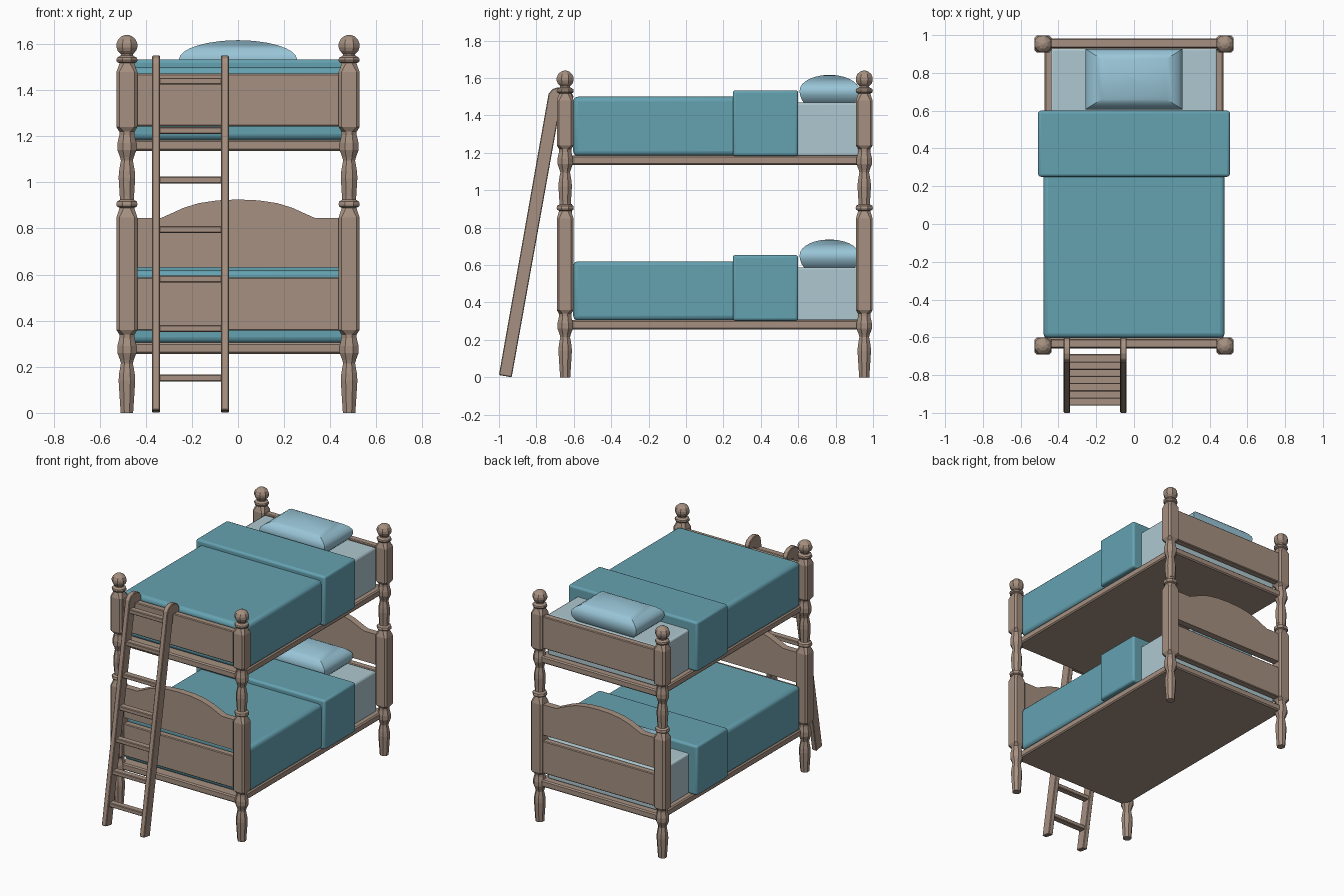
import bpy, bmesh, math
from mathutils import Vector

if "Cube" in bpy.data.objects:
    bpy.data.objects.remove(bpy.data.objects["Cube"])


def material(name, rgb):
    m = bpy.data.materials.new(name)
    m.diffuse_color = (*rgb, 1)
    m.use_nodes = True
    m.node_tree.nodes["Principled BSDF"].inputs["Base Color"].default_value = m.diffuse_color
    return m


WOOD = material("wood", (0.38, 0.28, 0.22))
BLANKET = material("blanket_teal", (0.13, 0.36, 0.44))
SHEET = material("sheet_pale", (0.43, 0.58, 0.63))
PILLOW = material("pillow_blue", (0.32, 0.56, 0.68))


def finish(name, bm, mat, bevel=0, segments=1, smooth=False):
    bmesh.ops.recalc_face_normals(bm, faces=bm.faces)
    me = bpy.data.meshes.new(name)
    bm.to_mesh(me)
    bm.free()
    me.materials.append(mat)
    ob = bpy.data.objects.new(name, me)
    bpy.context.collection.objects.link(ob)
    if bevel:
        b = ob.modifiers.new("bevel", 'BEVEL')
        b.width, b.segments = bevel, segments
    if smooth:
        bpy.ops.object.select_all(action='DESELECT')
        ob.select_set(True)
        bpy.context.view_layer.objects.active = ob
        bpy.ops.object.shade_smooth_by_angle(angle=math.radians(35))
    return ob


def box(name, x, y, z, mat, bevel=0, segments=1, smooth=False):
    bm = bmesh.new()
    bmesh.ops.create_cube(bm, size=1)
    for v in bm.verts:
        v.co = Vector([(a + b) / 2 + c * (b - a) for (a, b), c in zip((x, y, z), v.co)])
    return finish(name, bm, mat, bevel, segments, smooth)


def loft(name, rings, mat, smooth=False):
    """Join rings of equal point count, capping both ends."""
    bm = bmesh.new()
    loops = [[bm.verts.new(p) for p in r] for r in rings]
    n = len(loops[0])
    for a, b in zip(loops, loops[1:]):
        for i in range(n):
            bm.faces.new((a[i], a[(i + 1) % n], b[(i + 1) % n], b[i]))
    bm.faces.new(loops[0])
    bm.faces.new(loops[-1])
    return finish(name, bm, mat, 0, 1, smooth)


def prism(name, pts, axis, a, b, mat, bevel=0):
    """Extrude a 2D outline (u, z) along x or y."""
    bm = bmesh.new()
    place = (lambda u, z: (a, u, z)) if axis == 'x' else (lambda u, z: (u, a, z))
    f = bm.faces.new([bm.verts.new(place(*p)) for p in pts])
    ext = bmesh.ops.extrude_face_region(bm, geom=[f])
    d = Vector((b - a, 0, 0)) if axis == 'x' else Vector((0, b - a, 0))
    for e in ext["geom"]:
        if isinstance(e, bmesh.types.BMVert):
            e.co += d
    return finish(name, bm, mat, bevel)


def octagon(x, y, h, z, k):
    c = h * k
    pts = [(h, -c), (h, c), (c, h), (-c, h), (-h, c), (-h, -c), (-c, -h), (c, -h)]
    return [(x + u, y + v, z) for u, v in pts]


# Turned posts: (half width, z); block sections have narrow corner chamfers
LEG = [(.027, 0), (.031, .06), (.036, .14), (.034, .17), (.026, .215),
       (.030, .23), (.041, .26), (.041, .29), (.033, .325), (.033, .34)]
SPINDLE = [(.030, .925), (.030, .94)] + [(h, z + .88) for h, z in LEG[1:]]
TOP = .88
COLLAR = [(.032, .89), (.043, .895), (.046, .905), (.043, .917)]
BALL = [(max(.046 * math.sin(t), .006), 1.594 - .046 * math.cos(t))
        for t in [math.radians(a) for a in (35, 60, 80, 100, 125, 150, 177)]]


def block(z0, z1):
    return [(.045, z0, .72), (.045, z1, .72)]


profile = ([(h, z, .414) for h, z in LEG] + block(.36, .848)
           + [(h, z, .414) for h, z in COLLAR + SPINDLE] + block(1.24, 1.48)
           + [(.032, 1.517, .414), (.043, 1.522, .414), (.046, 1.531, .414),
              (.043, 1.541, .414), (.027, 1.55, .414)]
           + [(h, z, .414) for h, z in BALL])
Y_FOOT, Y_HEAD = -.646, .953
for x in (-.482, .482):
    for end, y in (("foot", Y_FOOT), ("head", Y_HEAD)):
        side = "left" if x < 0 else "right"
        loft(f"{end}_post_{side}", [octagon(x, y, h, z, k) for h, z, k in profile], WOOD)

# End boards: plain ones, plus an arched board on the lower bunk
half = [(.445, .845), (.335, .845), (.29, .865), (.235, .89), (.17, .91), (.09, .922), (0, .926)]
arch = half + [(-x, z) for x, z in reversed(half[:-1])] + [(-.445, .63), (.445, .63)]
for end, y in (("foot", -.633), ("head", .957)):
    a, b = y - .024, y + .024
    box(f"{end}board_lower", (-.445, .445), (a, b), (.357, .587), WOOD, .005)
    box(f"{end}board_upper", (-.445, .445), (a, b), (1.243, 1.472), WOOD, .005)
    prism(f"{end}board_arched", arch, 'y', a, b, WOOD)


def pillow(name, dz):
    cy, hx, hy = .767, .257, .16
    rows = [(.84, 1.465), (.93, 1.485), (.985, 1.51), (1, 1.53)]
    rows += [(max(math.cos(t), .01), 1.532 + .085 * math.sin(t))
             for t in [math.radians(a) for a in (12, 24, 36, 48, 60, 75, 90)]]
    rings = [[(sx * hx * s, cy + sy * hy * s, z + dz)
              for sx, sy in ((-1, -1), (1, -1), (1, 1), (-1, 1))] for s, z in rows]
    loft(name, rings, PILLOW, True)


# Bed base and bedding for each bunk
for bunk, dz in (("lower", 0), ("upper", TOP)):
    box(f"{bunk}_bed_base", (-.475, .475), (-.66, .978), (.256 + dz, .305 + dz), WOOD, .008)
    box(f"{bunk}_mattress", (-.44, .44), (-.58, .93), (.30 + dz, .588 + dz), SHEET, .012, 2, True)
    box(f"{bunk}_blanket", (-.48, .48), (-.603, .30), (.304 + dz, .62 + dz), BLANKET, .025, 3, True)
    box(f"{bunk}_blanket_fold", (-.508, .508), (.25, .6), (.302 + dz, .654 + dz), BLANKET, .015, 3, True)
    pillow(f"{bunk}_pillow", dz - TOP)

# Leaning ladder with hooked tops
rail = [(-1, .012), (-.932, 0), (-.668, 1.472), (-.605, 1.472), (-.602, 1.505),
        (-.62, 1.532), (-.65, 1.547), (-.685, 1.55), (-.715, 1.54), (-.735, 1.515)]
for side, x0, x1 in (("left", -.373, -.338), ("right", -.074, -.039)):
    prism(f"ladder_rail_{side}", rail, 'x', x0, x1, WOOD, .004)
for i in range(7):
    z = .152 + .2145 * i
    y = -.966 + .177 * z
    box(f"ladder_rung_{i + 1}", (-.345, -.067), (y - .023, y + .023), (z - .015, z + .015), WOOD, .004)
